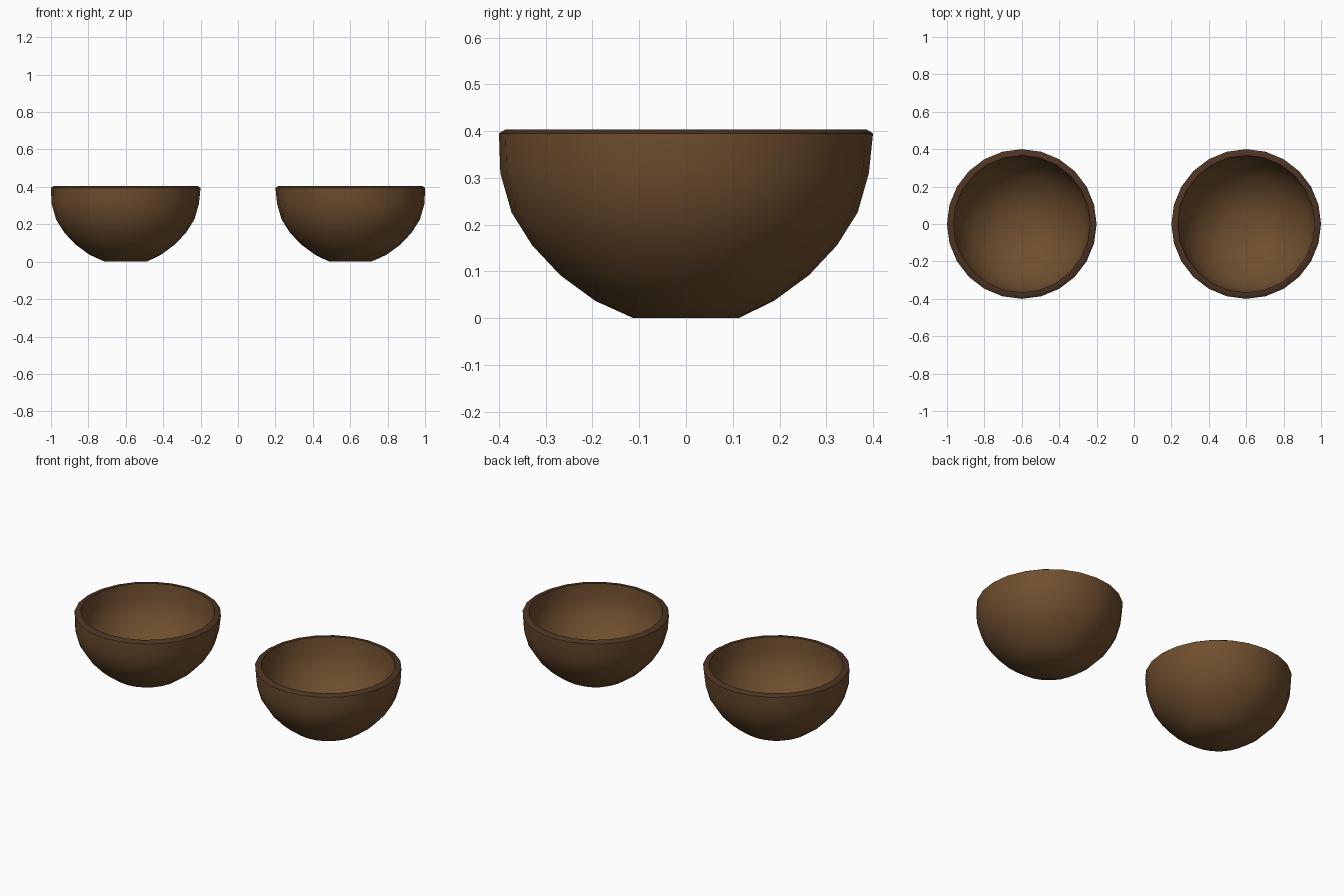
import bpy, bmesh, math

if "Cube" in bpy.data.objects:
    bpy.data.objects.remove(bpy.data.objects["Cube"])

SEGMENTS = 24


def material(name, rgb):
    m = bpy.data.materials.new(name)
    m.diffuse_color = (*rgb, 1)
    m.use_nodes = True
    m.node_tree.nodes["Principled BSDF"].inputs["Base Color"].default_value = m.diffuse_color
    return m


shell_brown = material("shell brown", (0.160, 0.078, 0.028))
rim_brown = material("dark rim brown", (0.074, 0.034, 0.017))

# Half section of the bowl wall (radius, height): outside upwards, rim, inside downwards
OUTSIDE = [(0.114, 0.001), (0.191, 0.037), (0.266, 0.092), (0.326, 0.156),
           (0.370, 0.226), (0.394, 0.31), (0.40, 0.395)]
RIM = [(0.386, 0.404), (0.366, 0.404)]
INSIDE = [(0.362, 0.316), (0.339, 0.242), (0.298, 0.174),
          (0.243, 0.116), (0.175, 0.069), (0.10, 0.038)]
PROFILE = OUTSIDE + RIM + INSIDE
RIM_BANDS = (len(OUTSIDE) - 1, len(OUTSIDE))


def bowl(name, x, side):
    bm = bmesh.new()
    rings = []
    for r, z in PROFILE:
        # the belly leans slightly outwards and forwards below the rim
        lean = 0.003 if 0.03 < z < 0.39 else 0.0
        rings.append([bm.verts.new((r * math.cos(a) + side * lean,
                                    r * math.sin(a) - lean, z))
                      for a in (2 * math.pi * i / SEGMENTS for i in range(SEGMENTS))])
    for k in range(len(rings) - 1):
        low, high = rings[k], rings[k + 1]
        for i in range(SEGMENTS):
            j = (i + 1) % SEGMENTS
            f = bm.faces.new((low[i], low[j], high[j], high[i]))
            f.material_index = 1 if k in RIM_BANDS else 0
    # nearly flat foot and inner floor, each a shallow fan
    for ring, z in ((rings[0], 0.0), (rings[-1], 0.034)):
        centre = bm.verts.new((0, 0, z))
        for i in range(SEGMENTS):
            bm.faces.new((ring[i], ring[(i + 1) % SEGMENTS], centre))
    bmesh.ops.recalc_face_normals(bm, faces=bm.faces)

    mesh = bpy.data.meshes.new(name)
    bm.to_mesh(mesh)
    bm.free()
    mesh.materials.append(shell_brown)
    mesh.materials.append(rim_brown)
    ob = bpy.data.objects.new(name, mesh)
    ob.location.x = x
    bpy.context.collection.objects.link(ob)
    bpy.ops.object.select_all(action='DESELECT')
    ob.select_set(True)
    bpy.context.view_layer.objects.active = ob
    bpy.ops.object.shade_smooth_by_angle(angle=math.radians(35))


# The pair of half shells
bowl("left_bowl", -0.6, -1)
bowl("right_bowl", 0.6, 1)
